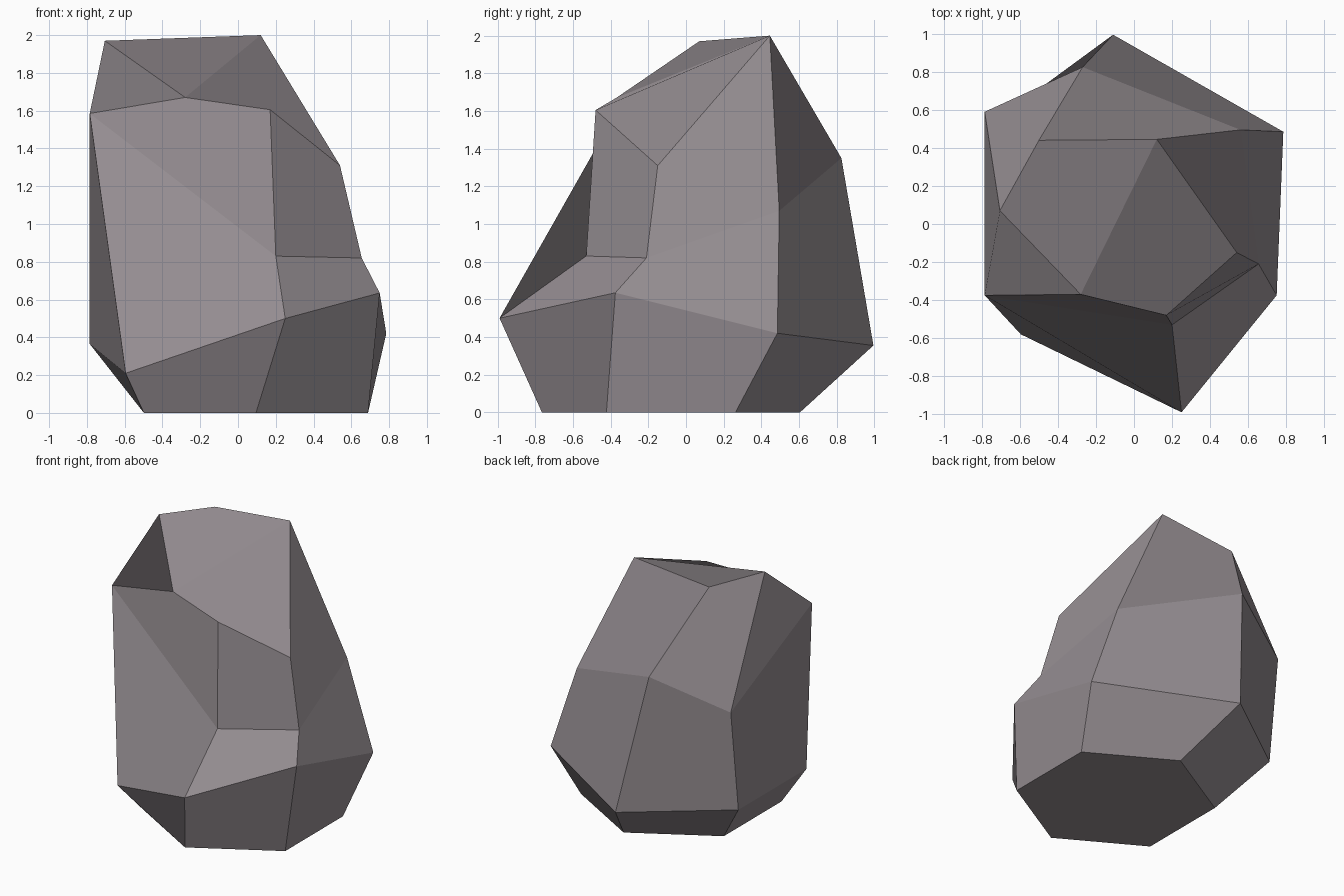
import bpy, bmesh, math

if "Cube" in bpy.data.objects:
    bpy.data.objects.remove(bpy.data.objects["Cube"])

# Stone colour
mat = bpy.data.materials.new("warm grey stone")
mat.diffuse_color = (0.30, 0.268, 0.285, 1)
mat.use_nodes = True
mat.node_tree.nodes["Principled BSDF"].inputs["Base Color"].default_value = mat.diffuse_color

# Six-sided rings from the ground up; each starts at the front, counter-clockwise
base = [(0.095 + 0.685 * math.cos(math.radians(60 * i - 90)),
         -0.08 + 0.685 * math.sin(math.radians(60 * i - 90)), 0) for i in range(6)]
bulge = [(0.25, -0.99, 0.50), (0.75, -0.375, 0.635), (0.785, 0.485, 0.42),
         (-0.11, 0.995, 0.355), (-0.785, 0.50, 0.365), (-0.595, -0.58, 0.21)]
waist = [(0.20, -0.53, 0.83), (0.655, -0.21, 0.82), (0.56, 0.495, 1.07),
         (-0.27, 0.825, 1.35), (-0.785, 0.59, 1.13), (-0.785, -0.375, 1.585)]
crown = [(0.17, -0.48, 1.605), (0.54, -0.15, 1.31), (0.12, 0.445, 2.0),
         (-0.50, 0.44, 1.94), (-0.705, 0.07, 1.97), (-0.28, -0.37, 1.67)]

bm = bmesh.new()
rings = [[bm.verts.new(p) for p in ring] for ring in (base, bulge, waist, crown)]

# Side facets
for low, high in zip(rings, rings[1:]):
    for i in range(6):
        j = (i + 1) % 6
        bm.faces.new((low[j], high[j], high[i], low[i]))

# Flat underside and two-facet top
bm.faces.new(rings[0][::-1])
t = rings[3]
bm.faces.new((t[0], t[1], t[2], t[5]))
bm.faces.new((t[4], t[5], t[2], t[3]))

mesh = bpy.data.meshes.new("boulder")
bm.to_mesh(mesh)
bm.free()
mesh.materials.append(mat)
boulder = bpy.data.objects.new("boulder", mesh)
bpy.context.collection.objects.link(boulder)
